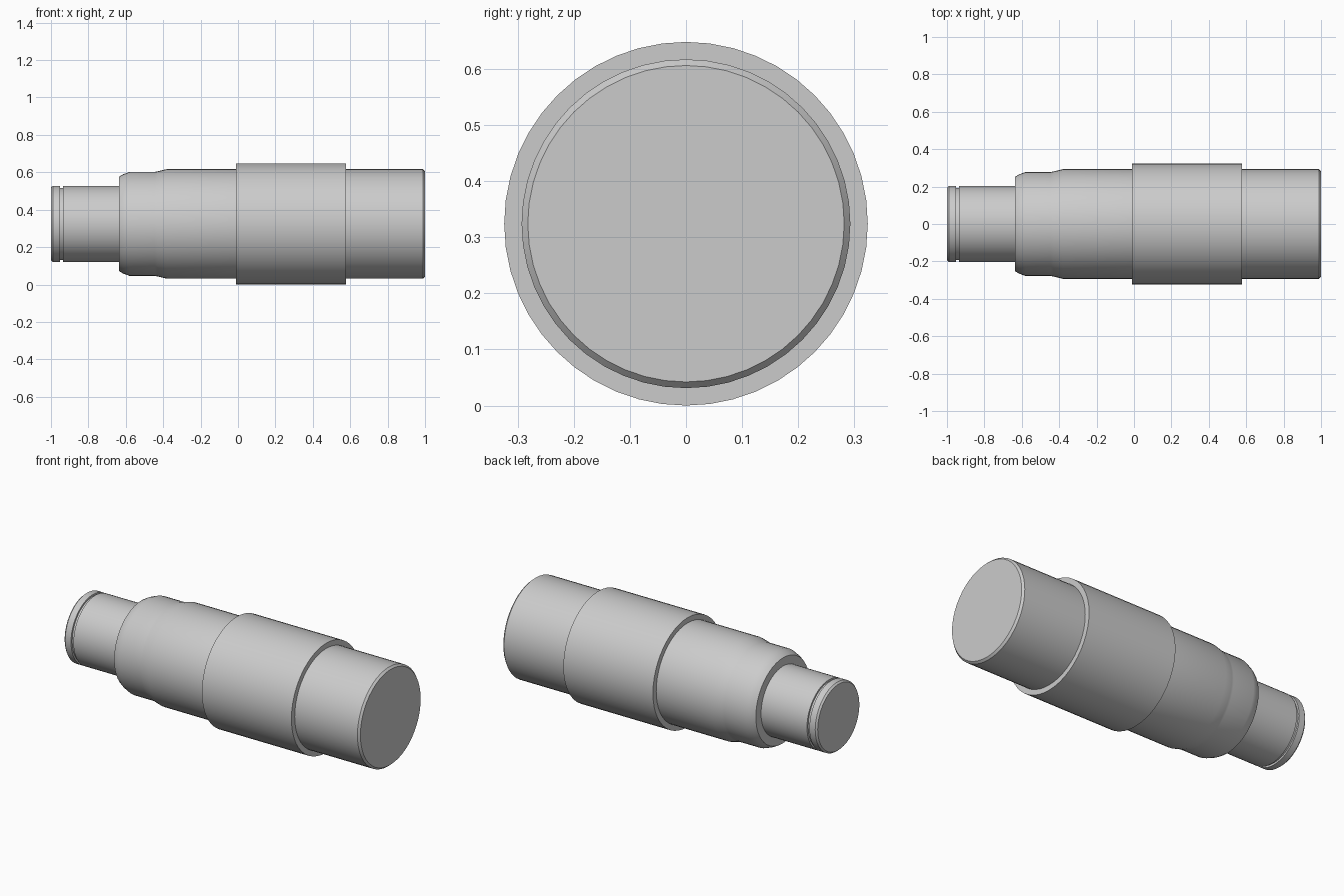
import bpy, bmesh, math

if "Cube" in bpy.data.objects:
    bpy.data.objects.remove(bpy.data.objects["Cube"])

CZ = 0.324   # height of the shaft axis
SEG = 48

# (x, radius) outline of the stepped shaft, left to right
profile = [
    (-1.0, 0.195), (-0.99, 0.204), (-0.952, 0.204),      # chamfered tip
    (-0.952, 0.193), (-0.936, 0.193), (-0.936, 0.204),   # ring groove
    (-0.635, 0.204), (-0.635, 0.253),                    # shoulder
    (-0.615, 0.265), (-0.58, 0.278), (-0.445, 0.278),    # tapered seat
    (-0.43, 0.281), (-0.38, 0.293), (-0.01, 0.293),      # main journal
    (-0.01, 0.324), (0.577, 0.324), (0.577, 0.293),      # wide collar
    (0.988, 0.293), (1.0, 0.282),                        # chamfered end
]

# Revolve the outline about the x axis
bm = bmesh.new()
rings = []
for x, r in profile:
    rings.append([bm.verts.new((x, r * math.sin(2 * math.pi * i / SEG),
                                CZ + r * math.cos(2 * math.pi * i / SEG)))
                  for i in range(SEG)])
for a, b in zip(rings, rings[1:]):
    for i in range(SEG):
        j = (i + 1) % SEG
        bm.faces.new((a[i], a[j], b[j], b[i]))

# Flat end caps
bm.faces.new(rings[0])
bm.faces.new(rings[-1])
bmesh.ops.recalc_face_normals(bm, faces=bm.faces)

mesh = bpy.data.meshes.new("stepped_shaft")
bm.to_mesh(mesh)
bm.free()
shaft = bpy.data.objects.new("stepped_shaft", mesh)
bpy.context.collection.objects.link(shaft)

# Smooth around the barrel, crisp at the steps
bpy.context.view_layer.objects.active = shaft
shaft.select_set(True)
bpy.ops.object.shade_smooth_by_angle(angle=math.radians(30))
